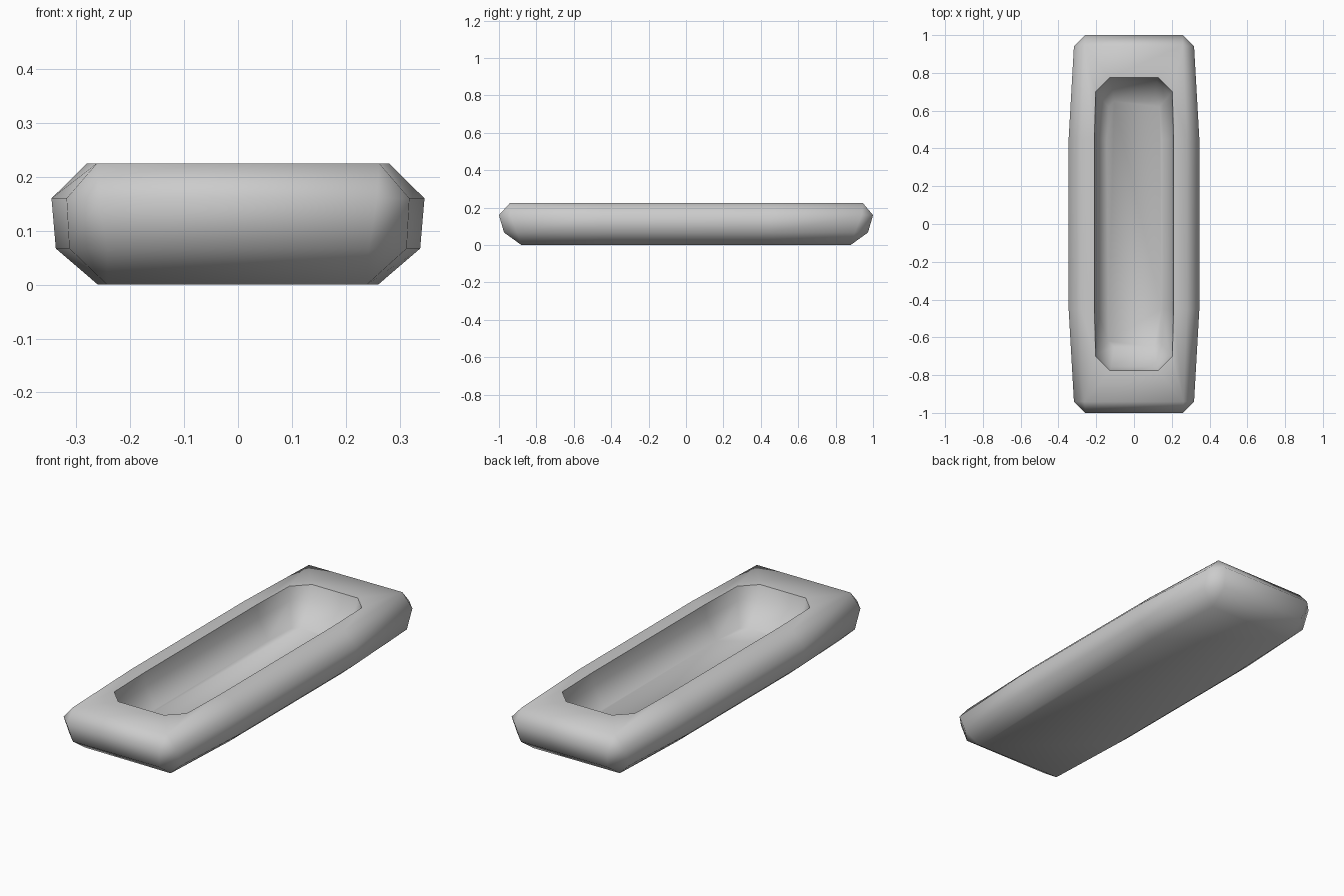
import bpy, bmesh, math

if "Cube" in bpy.data.objects:
    bpy.data.objects.remove(bpy.data.objects["Cube"])


def outline(z, mid_x, end_x, end_y, cut):
    """Closed ring: bowed long sides, corners chamfered by cut."""
    quarter = [(mid_x, 0.45), (end_x, end_y - cut), (end_x - cut, end_y)]
    pts = quarter[:]
    pts += [(-x, y) for x, y in reversed(quarter)]
    pts += [(-x, -y) for x, y in quarter]
    pts += [(x, -y) for x, y in reversed(quarter)]
    return [(x, y, z) for x, y in pts]


# rings from the underside, up the outside, over the rim and into the basin
rings = [
    outline(0.003, 0.26, 0.243, 0.88, 0.004),
    outline(0.067, 0.338, 0.313, 0.973, 0.07),
    outline(0.16, 0.346, 0.318, 1.0, 0.06),
    outline(0.225, 0.28, 0.262, 0.945, 0.004),
    outline(0.225, 0.21, 0.203, 0.775, 0.075),
    outline(0.16, 0.20, 0.19, 0.755, 0.07),
    outline(0.06, 0.145, 0.135, 0.65, 0.03),
]
for i, p in enumerate(rings[0]):
    rings[0][i] = (p[0], p[1], 0.0)

bm = bmesh.new()
loops = [[bm.verts.new(p) for p in ring] for ring in rings]
n = len(loops[0])
for low, high in zip(loops, loops[1:]):
    for i in range(n):
        j = (i + 1) % n
        bm.faces.new((low[i], low[j], high[j], high[i]))

# underside and basin floor
bm.faces.new(loops[0][::-1])
bm.faces.new(loops[-1])
bmesh.ops.remove_doubles(bm, verts=bm.verts, dist=0.008)
bmesh.ops.recalc_face_normals(bm, faces=bm.faces)

mesh = bpy.data.meshes.new("hollow_tray")
bm.to_mesh(mesh)
bm.free()
tray = bpy.data.objects.new("hollow_tray", mesh)
bpy.context.collection.objects.link(tray)

# smooth body with a crisp basin lip
bpy.context.view_layer.objects.active = tray
tray.select_set(True)
bpy.ops.object.shade_smooth_by_angle(angle=math.radians(65))
